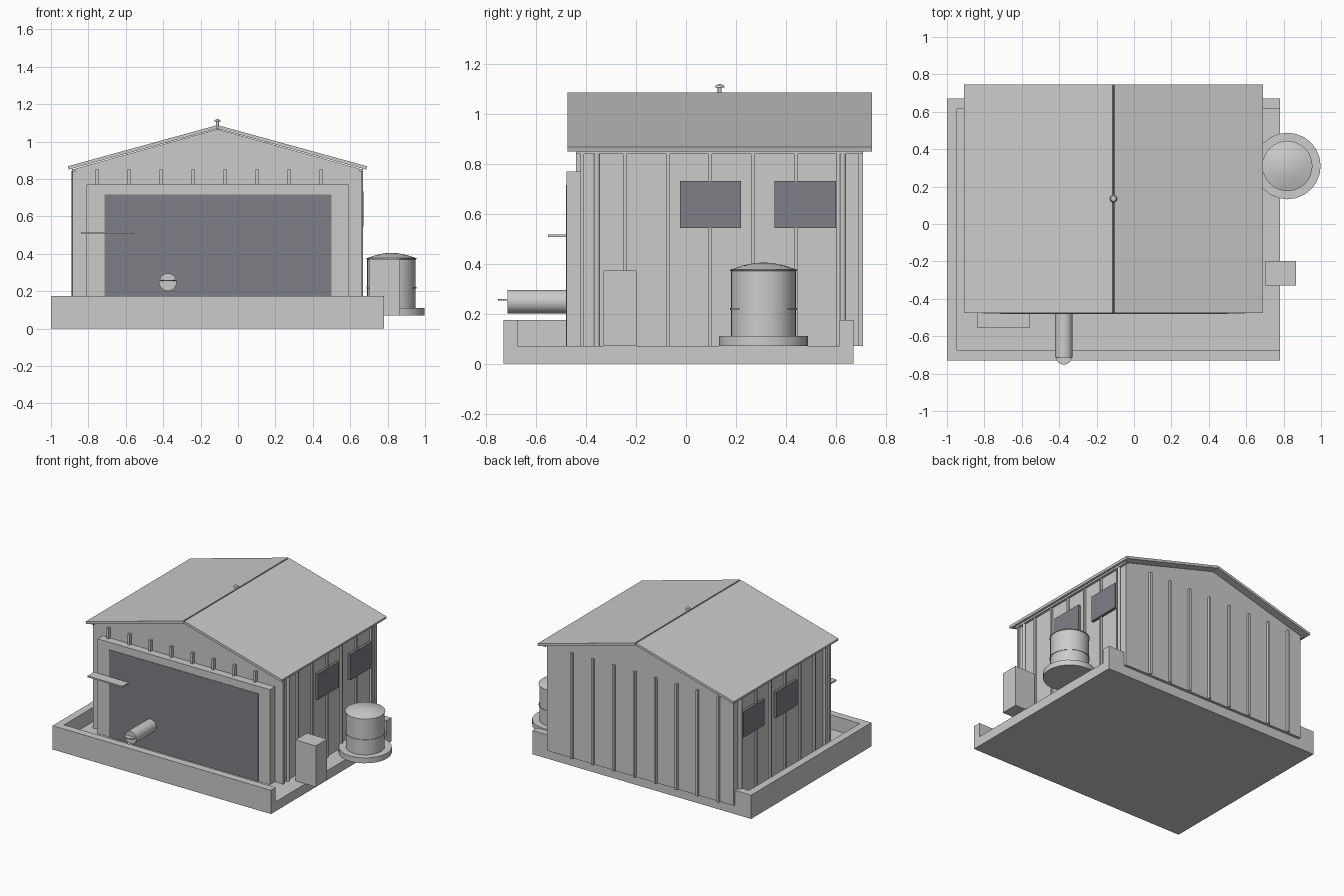
import bpy, bmesh, math
from mathutils import Matrix, Vector

if "Cube" in bpy.data.objects:
    bpy.data.objects.remove(bpy.data.objects["Cube"])


def material(name, rgb):
    m = bpy.data.materials.new(name)
    m.use_nodes = True
    m.diffuse_color = (*rgb, 1)
    m.node_tree.nodes["Principled BSDF"].inputs["Base Color"].default_value = (*rgb, 1)
    return m


GREY = material("light grey", (0.6, 0.6, 0.59))
DARK = material("slate grey", (0.21, 0.215, 0.24))


def finish(name, bm, mat, smooth=False):
    bmesh.ops.recalc_face_normals(bm, faces=bm.faces)
    mesh = bpy.data.meshes.new(name)
    bm.to_mesh(mesh)
    bm.free()
    mesh.materials.append(mat)
    ob = bpy.data.objects.new(name, mesh)
    bpy.context.collection.objects.link(ob)
    if smooth:
        bpy.ops.object.select_all(action="DESELECT")
        ob.select_set(True)
        bpy.context.view_layer.objects.active = ob
        bpy.ops.object.shade_smooth_by_angle(angle=math.radians(35))
    return ob


def box(name, x, y, z, mat=GREY):
    """Box between pairs of limits on each axis."""
    bm = bmesh.new()
    size = Vector((x[1] - x[0], y[1] - y[0], z[1] - z[0]))
    mid = Vector((sum(x), sum(y), sum(z))) / 2
    bmesh.ops.create_cube(bm, size=1, matrix=Matrix.Translation(mid) @ Matrix.Diagonal((*size, 1)))
    return finish(name, bm, mat)


def prism(name, profile, y0, y1):
    """Extrude an x-z outline along y."""
    bm = bmesh.new()
    face = bm.faces.new([bm.verts.new((x, y0, z)) for x, z in profile])
    new = bmesh.ops.extrude_face_region(bm, geom=[face])["geom"]
    bmesh.ops.translate(bm, vec=(0, y1 - y0, 0),
                        verts=[v for v in new if isinstance(v, bmesh.types.BMVert)])
    return finish(name, bm, GREY)


def lathe(name, centre, profile, sides=32, axis_y=False):
    """Spin a radius-height outline around z, or around y."""
    bm = bmesh.new()
    verts = [bm.verts.new((r, 0, h)) for r, h in profile]
    edges = [bm.edges.new(pair) for pair in zip(verts, verts[1:])]
    bmesh.ops.spin(bm, geom=verts + edges, axis=(0, 0, 1), cent=(0, 0, 0),
                   angle=math.tau, steps=sides)
    bmesh.ops.remove_doubles(bm, verts=bm.verts, dist=0.0002)
    if axis_y:
        bm.transform(Matrix.Rotation(math.pi / 2, 4, "X"))
    bm.transform(Matrix.Translation(centre))
    return finish(name, bm, GREY, True)


def rod(name, centre, radius, height, sides=24, axis_y=False):
    return lathe(name, centre, [(0, 0), (radius, 0), (radius, height), (0, height)], sides, axis_y)


MID = -0.11          # ridge position
HALF = 0.76          # half width of the walls
FRONT, BACK = -0.42, 0.69
FLOOR = 0.07
STEP = 0.171         # rib spacing

# Slab with a curb on three sides
box("floor_slab", (-1, 0.78), (-0.73, 0.67), (0, FLOOR))
box("front_curb", (-1, 0.78), (-0.73, -0.675), (FLOOR, 0.175))
box("back_curb", (-1, 0.78), (0.615, 0.67), (FLOOR, 0.175))
box("left_curb", (-1, -0.945), (-0.675, 0.615), (FLOOR, 0.175))

# Gabled wall block
prism("walls", [(MID - HALF, FLOOR), (MID + HALF, FLOOR), (MID + HALF, 0.855),
                (MID, 1.066), (MID - HALF, 0.855)], FRONT, BACK)

# Two roof sheets meeting at an open ridge joint
slope = math.atan2(0.22, 0.8)
for name, s in (("roof_left", 1), ("roof_right", -1)):
    along = Vector((s * math.cos(slope), -math.sin(slope)))
    up = Vector((s * math.sin(slope), math.cos(slope))) * 0.018
    a = Vector((MID, 1.069))
    b = a + along * 0.825
    prism(name, [a, b, b + up, a + up], -0.475, 0.745)

# Vertical ribs on the gable ends
for i in range(8):
    x = -0.754 + i * STEP
    box("front_rib", (x - 0.008, x + 0.008), (FRONT - 0.02, FRONT), (FLOOR, 0.85))
    box("back_rib", (x - 0.008, x + 0.008), (BACK, BACK + 0.018), (FLOOR, 0.85))

# Side walls: ribs, eave trim, corner downpipes and windows
for s in (-1, 1):
    def side(name, depth, y, z, mat=GREY):
        wall = MID + s * HALF
        return box(name, sorted((wall, wall + s * depth)), y, z, mat)

    for i in range(7):
        y = -0.416 + i * STEP
        side("side_rib", 0.014, (y - 0.007, y + 0.007), (FLOOR, 0.845))
    side("eave_trim", 0.018, (FRONT - 0.02, BACK + 0.018), (0.84, 0.853))
    for y in (-0.357, 0.628):
        rod("downpipe", (MID + s * (HALF + 0.008), y, FLOOR), 0.011, 0.775, 12)
    for y in (-0.025, 0.355):
        side("window", 0.02, (y, y + 0.245), (0.543, 0.732), DARK)

# Front door surround and door
box("door_surround", (-0.81, 0.594), (-0.478, FRONT), (FLOOR, 0.77))
box("door", (-0.715, 0.50), (-0.481, -0.473), (FLOOR, 0.716), DARK)

# Shelf and horizontal pipe on the front
box("shelf", (-0.84, -0.555), (-0.553, -0.475), (0.507, 0.517))
rod("front_pipe", (-0.375, -0.475, 0.248), 0.047, 0.24, 24, True)
rod("pipe_disc", (-0.375, -0.71, 0.253), 0.042, 0.006)

# Ridge vent
rod("vent_stem", (MID, 0.135, 1.065), 0.008, 0.045, 12)
lathe("vent_cap", (MID, 0.135, 1.106), [(0, 0), (0.02, 0), (0.014, 0.009), (0, 0.014)], 16)

# Utility cabinet
box("cabinet", (0.70, 0.865), (-0.33, -0.198), (FLOOR, 0.372))

# Storage tank on a round plinth
tank = (0.82, 0.31, FLOOR)
rod("tank_plinth", tank, 0.178, 0.04, 24)
lathe("tank", tank, [(0, 0), (0.13, 0), (0.13, 0.3), (0.134, 0.302), (0.134, 0.306),
                     (0.085, 0.322), (0.04, 0.332), (0, 0.335)], 32)
rod("tank_band", (0.82, 0.31, 0.215), 0.134, 0.007, 32)
